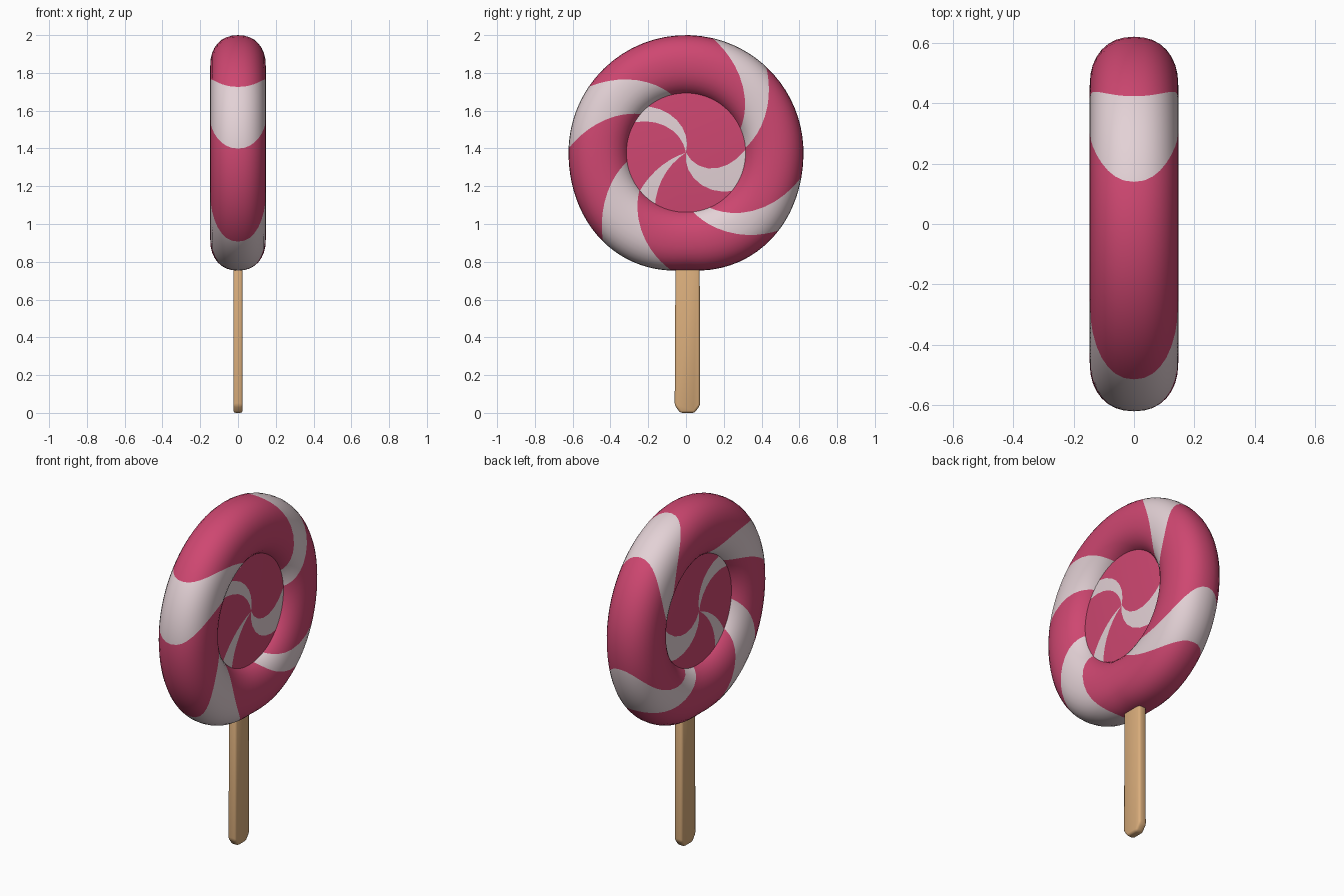
import bpy, bmesh, math

cube = bpy.data.objects.get("Cube")
if cube:
    bpy.data.objects.remove(cube, do_unlink=True)

CENTRE_Z = 1.378


def material(name, rgb):
    m = bpy.data.materials.new(name)
    m.use_nodes = True
    m.diffuse_color = (*rgb, 1)
    m.node_tree.nodes["Principled BSDF"].inputs["Base Color"].default_value = (*rgb, 1)
    return m


pink = material("candy pink", (0.62, 0.063, 0.165))
cream = material("pale stripe", (0.77, 0.64, 0.67))
wood = material("stick wood", (0.70, 0.42, 0.20))


def finish(name, bm, mats, angle):
    bmesh.ops.recalc_face_normals(bm, faces=bm.faces)
    mesh = bpy.data.meshes.new(name)
    bm.to_mesh(mesh)
    bm.free()
    ob = bpy.data.objects.new(name, mesh)
    bpy.context.collection.objects.link(ob)
    for m in mats:
        mesh.materials.append(m)
    bpy.ops.object.select_all(action="DESELECT")
    ob.select_set(True)
    bpy.context.view_layer.objects.active = ob
    bpy.ops.object.shade_smooth_by_angle(angle=math.radians(angle))
    return ob


def swirl(name, profile, r_in, r_out, inner, outer, closed, steps=12):
    """Revolve an (x, radius) profile about x; columns follow the twisted stripe borders.
    Borders alternate: start of stripe, end of stripe (degrees at r_in and r_out)."""
    bm = bmesh.new()
    inner, outer = inner + [inner[0] + 360], outer + [outer[0] + 360]
    columns = []
    for seg in range(len(outer) - 1):
        for s in range(steps):
            t = s / steps
            a_in = inner[seg] + t * (inner[seg + 1] - inner[seg])
            a_out = outer[seg] + t * (outer[seg + 1] - outer[seg])
            col = []
            for x, r in profile:
                f = (r - r_in) / (r_out - r_in)
                a = math.radians(a_in + f * (a_out - a_in))
                # the rim bulges a little at the lower corners
                bulge = 0.03 * max(0, f) * max(0, -math.sin(a)) * abs(math.sin(2 * a))
                r += bulge
                col.append(bm.verts.new((x, r * math.cos(a), CENTRE_Z + r * math.sin(a))))
            columns.append((col, 1 - seg % 2))
    n = len(profile)
    for i, (col, mat) in enumerate(columns):
        nxt = columns[(i + 1) % len(columns)][0]
        for j in range(n if closed else n - 1):
            k = (j + 1) % n
            bm.faces.new((col[j], col[k], nxt[k], nxt[j])).material_index = mat
    bmesh.ops.remove_doubles(bm, verts=bm.verts, dist=0.0002)
    return finish(name, bm, [pink, cream], 60)


# Outer candy ring: slightly squared round section
def power(v):
    return math.copysign(abs(v) ** 0.9, v)


section = []
for i in range(32):
    a = 2 * math.pi * i / 32
    section.append((0.147 * power(math.sin(a)), 0.46 + 0.162 * power(math.cos(a))))
swirl("candy_ring", section, 0.31, 0.622,
      [-84, -68, 4, 23, 103, 139, 188, 218],
      [-40, -12, 47, 77, 146, 178, 227, 263], True)

# Inner candy disc: shallow dome on both sides
half = [(0.085 - 0.015 * (i / 8) ** 2, 0.36 * i / 8) for i in range(9)]
dome = half + [(-x, r) for x, r in reversed(half)]
swirl("candy_centre", dome, 0, 0.32,
      [-100, -65, 75, 100, 198, 212],
      [-36, 4, 130, 150, 221, 241], False)

# Flat wooden stick with clipped end corners and softened edges
bm = bmesh.new()
outline = [(-0.03, 0), (0.045, 0), (0.075, 0.04), (0.072, 0.9),
           (-0.055, 0.9), (-0.06, 0.04)]
face = bm.faces.new([bm.verts.new((-0.025, y, z)) for y, z in outline])
ext = bmesh.ops.extrude_face_region(bm, geom=[face])
bmesh.ops.translate(bm, vec=(0.05, 0, 0),
                    verts=[g for g in ext["geom"] if isinstance(g, bmesh.types.BMVert)])
bmesh.ops.recalc_face_normals(bm, faces=bm.faces)
bmesh.ops.bevel(bm, geom=list(bm.edges), offset=0.012, segments=2,
                profile=0.5, affect="EDGES")
finish("stick", bm, [wood], 50)
